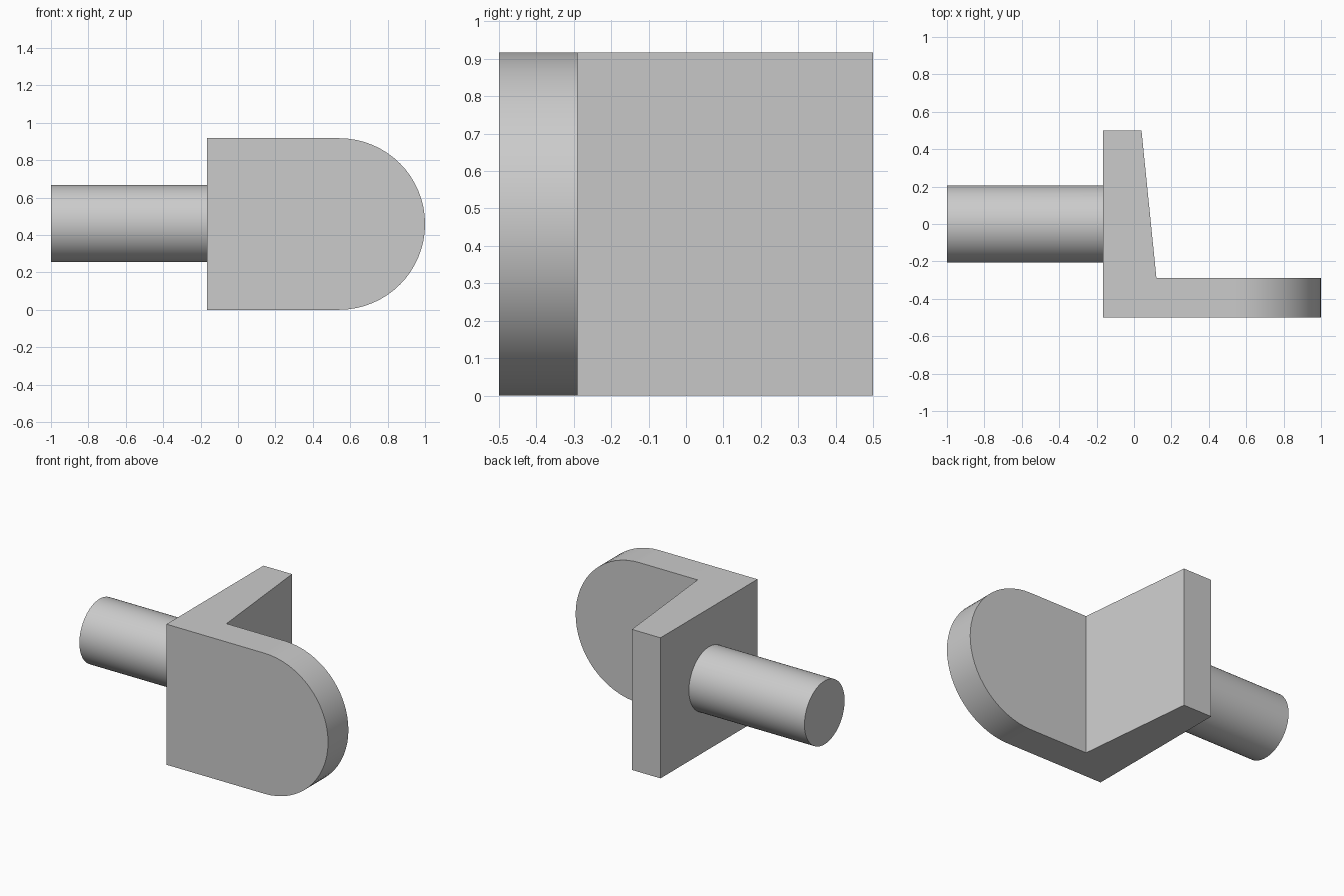
import bpy, bmesh, math
from mathutils import Vector

if "Cube" in bpy.data.objects:
    bpy.data.objects.remove(bpy.data.objects["Cube"])

HEIGHT = 0.917
R_TAB = HEIGHT / 2
X_BACK = -0.166
X_ARC = 1.0 - R_TAB


def prism(name, outline, offset):
    """Extrude a closed outline of 3D points along offset."""
    bm = bmesh.new()
    face = bm.faces.new([bm.verts.new(p) for p in outline])
    ext = bmesh.ops.extrude_face_region(bm, geom=[face])
    verts = [v for v in ext["geom"] if isinstance(v, bmesh.types.BMVert)]
    bmesh.ops.translate(bm, verts=verts, vec=Vector(offset))
    bmesh.ops.recalc_face_normals(bm, faces=bm.faces)
    mesh = bpy.data.meshes.new(name)
    bm.to_mesh(mesh)
    bm.free()
    obj = bpy.data.objects.new(name, mesh)
    bpy.context.collection.objects.link(obj)
    return obj


def combine(target, other, operation):
    """Apply a boolean and remove the helper."""
    mod = target.modifiers.new(operation.title(), 'BOOLEAN')
    mod.operation = operation
    mod.solver = 'EXACT'
    mod.object = other
    bpy.context.view_layer.objects.active = target
    bpy.ops.object.modifier_apply(modifier=mod.name)
    bpy.data.objects.remove(other, do_unlink=True)


# L-shaped plan with tapered upright, over-tall so the side outline trims it
plan = [(X_BACK, -0.5), (1.1, -0.5), (1.1, -0.29), (0.12, -0.29), (0.04, 0.5), (X_BACK, 0.5)]
bracket = prism("shelf_bracket", [(x, y, -0.1) for x, y in plan], (0, 0, HEIGHT + 0.2))

# Side outline: block with a half-round nose
STEPS = 32
nose = [(X_ARC + R_TAB * math.sin(math.pi * i / STEPS), -0.6,
         R_TAB - R_TAB * math.cos(math.pi * i / STEPS)) for i in range(STEPS + 1)]
outline = [(-0.3, -0.6, HEIGHT), (-0.3, -0.6, 0)] + nose
combine(bracket, prism("nose_outline", outline, (0, 1.2, 0)), 'INTERSECT')

# Round mounting pin, sunk into the upright and merged
ring = [(-1.0, 0.207 * math.cos(math.tau * i / 64),
         0.461 + 0.207 * math.sin(math.tau * i / 64)) for i in range(64)]
combine(bracket, prism("pin", ring, (0.9, 0, 0)), 'UNION')

# Smooth round faces, crisp edges
bpy.ops.object.select_all(action='DESELECT')
bracket.select_set(True)
bpy.context.view_layer.objects.active = bracket
bpy.ops.object.shade_smooth_by_angle(angle=math.radians(30))
